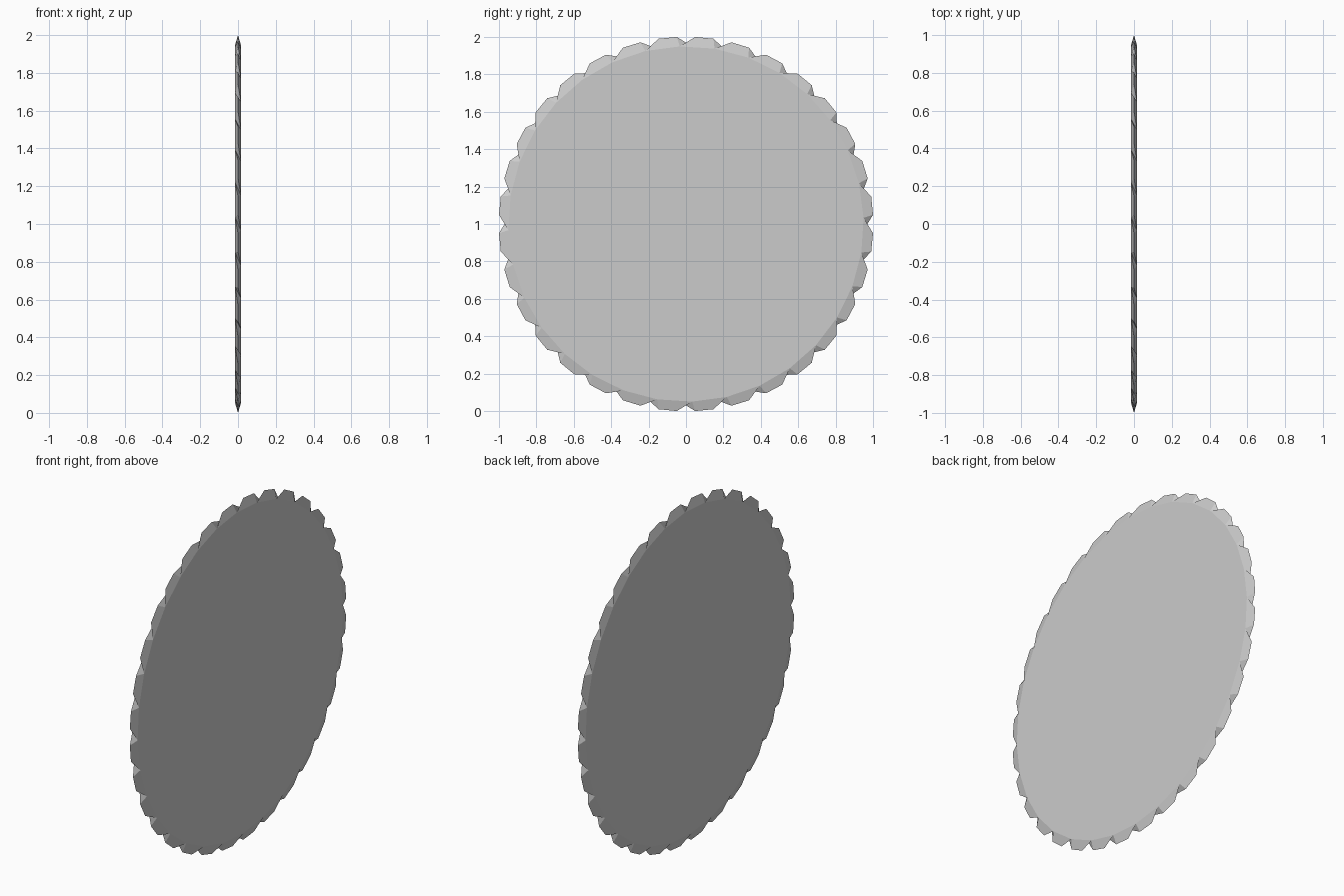
import bpy, bmesh
from math import sin, cos, radians

if "Cube" in bpy.data.objects:
    bpy.data.objects.remove(bpy.data.objects["Cube"])

TEETH = 32
PITCH = 360 / TEETH
R_TIP, R_BODY, HALF = 1.0012, 0.95, 0.015   # tip radius, flat disc radius, half thickness
SKEW = 2.0                                  # slant of each notch across the thickness

bm = bmesh.new()


def point(x, r, deg):
    a = radians(deg)
    return bm.verts.new((x, r * cos(a), 1 + r * sin(a)))


# Per tooth: notch floor on both sides, then the two knife-edge tips
right, left, tip_a, tip_b = [], [], [], []
for i in range(TEETH):
    a = i * PITCH
    right.append(point(HALF, R_BODY, a + SKEW))
    left.append(point(-HALF, R_BODY, a - SKEW))
    tip_a.append(point(0, R_TIP, a + PITCH / 4))
    tip_b.append(point(0, R_TIP, a + 3 * PITCH / 4))

# Flat sides of the disc
bm.faces.new(right)
bm.faces.new(left[::-1])

for i in range(TEETH):
    j = (i + 1) % TEETH
    # Ground bevels of the tooth
    bm.faces.new((right[i], tip_a[i], tip_b[i], right[j]))
    bm.faces.new((left[j], tip_b[i], tip_a[i], left[i]))
    # Slanted walls of the notch before the tooth
    bm.faces.new((tip_a[i], right[i], left[i]))
    bm.faces.new((tip_b[i - 1], left[i], right[i]))

bmesh.ops.recalc_face_normals(bm, faces=bm.faces)
mesh = bpy.data.meshes.new("saw_blade")
bm.to_mesh(mesh)
bm.free()
blade = bpy.data.objects.new("saw_blade", mesh)
bpy.context.collection.objects.link(blade)
